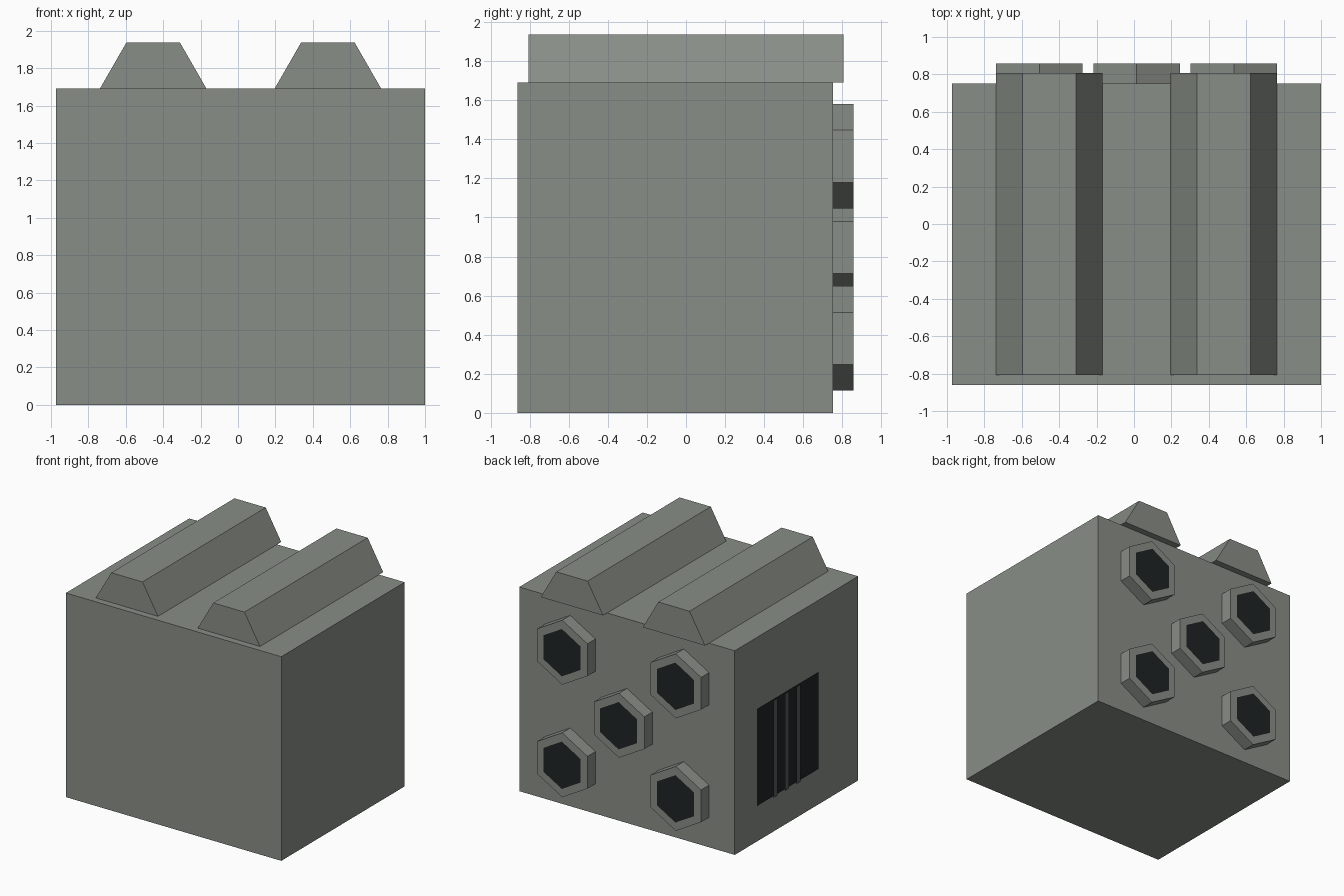
import bpy
from math import sin, cos, pi
from mathutils import Vector

if "Cube" in bpy.data.objects:
    bpy.data.objects.remove(bpy.data.objects["Cube"])

CX = 0.0135  # body centre line in x


def material(name, rgb):
    m = bpy.data.materials.new(name)
    m.diffuse_color = (*rgb, 1)
    m.use_nodes = True
    m.node_tree.nodes["Principled BSDF"].inputs["Base Color"].default_value = m.diffuse_color
    return m


body_mat = material("grey_green", (0.25, 0.27, 0.24))
bar_mat = material("dark_grey", (0.10, 0.10, 0.10))
hole_mat = material("black", (0.013, 0.017, 0.018))


def build(name, verts, faces, mat):
    me = bpy.data.meshes.new(name)
    me.from_pydata(verts, [], faces)
    me.materials.append(mat)
    ob = bpy.data.objects.new(name, me)
    bpy.context.collection.objects.link(ob)
    return ob


def prism(name, profile, y0, y1, mat):
    """Extrude a counter-clockwise (x, z) profile, seen from the front, along y."""
    n = len(profile)
    verts = [(x, y, z) for y in (y0, y1) for x, z in profile]
    faces = [tuple(range(n)), tuple(range(2 * n - 1, n - 1, -1))]
    faces += [(i, i + n, (i + 1) % n + n, (i + 1) % n) for i in range(n)]
    return build(name, verts, faces, mat)


def hexagon(x, z, r):
    return [(x + r * sin(-i * pi / 3), z + r * cos(i * pi / 3)) for i in range(6)]


def side_panel(name, x, y, w, z0, z1, mat):
    """Flat panel facing -x."""
    a, b = y - w / 2, y + w / 2
    build(name, [(x, a, z0), (x, a, z1), (x, b, z1), (x, b, z0)], [(0, 1, 2, 3)], mat)


# Main block
prism("body", [(-0.973, 0), (1, 0), (1, 1.69), (-0.973, 1.69)], -0.862, 0.752, body_mat)

# Two tapered rails on top
for side in (-1, 1):
    c = CX + side * 0.467
    prism("top_rail", [(c - 0.285, 1.69), (c + 0.285, 1.69),
                       (c + 0.143, 1.937), (c - 0.143, 1.937)], -0.806, 0.806, body_mat)

# Five hexagonal ports on the back, each with a dark opening
for i, k in ((-1, -1), (1, -1), (0, 0), (-1, 1), (1, 1)):
    x, z = CX + i * 0.52, 0.847 + k * 0.466
    prism("port_rim", hexagon(x, z, 0.267), 0.752, 0.857, body_mat)
    ring = [(px, 0.862, pz) for px, pz in hexagon(x, z, 0.196)]
    build("port_opening", ring, [(5, 4, 3, 2, 1, 0)], hole_mat)

# Vent on the left side with three bars
side_panel("vent_opening", -0.981, 0.068, 0.804, 0.30, 1.103, hole_mat)
for i in (-1, 0, 1):
    side_panel("vent_bar", -1.0, 0.107 + i * 0.15, 0.05, 0.30, 1.105, bar_mat)
